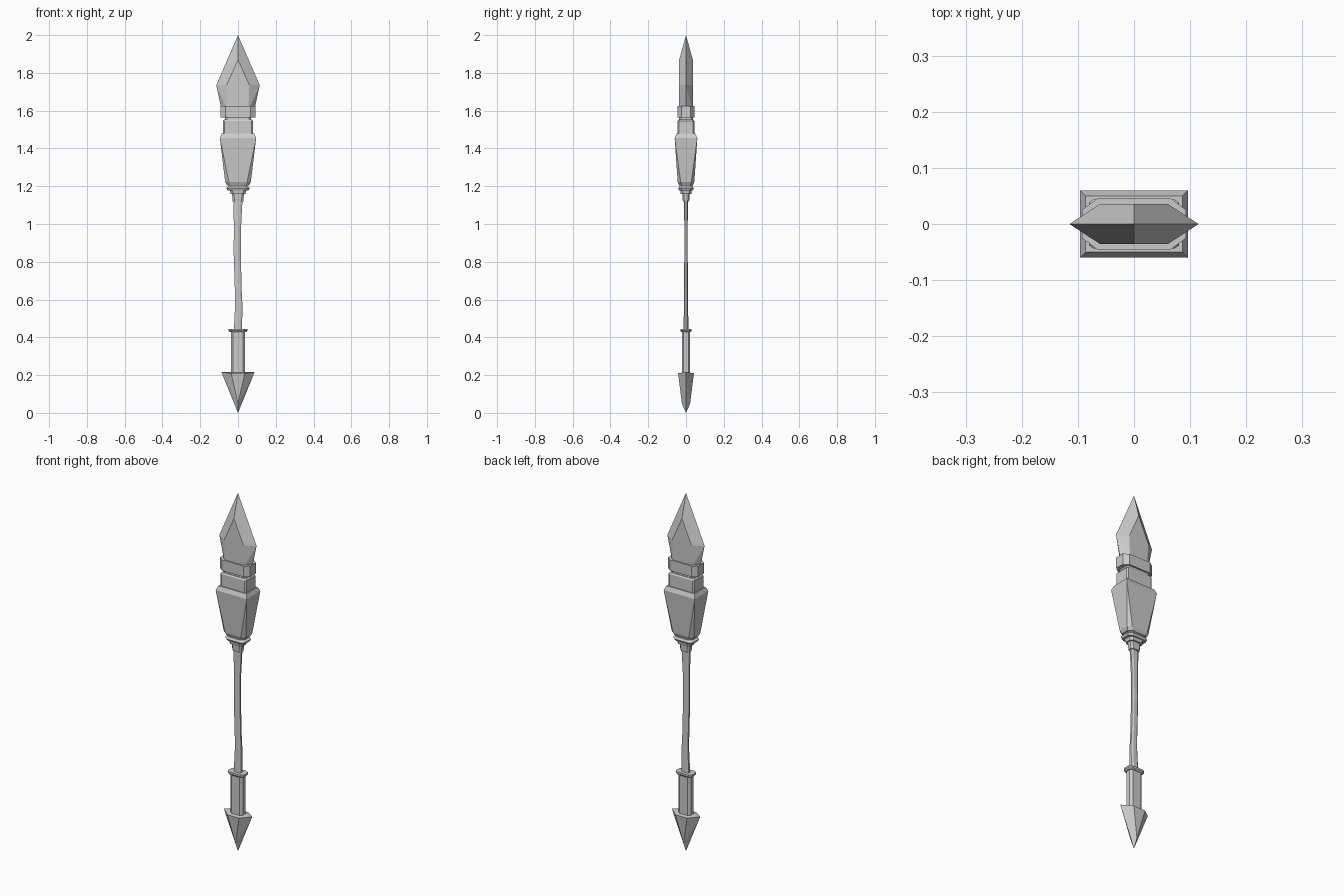
import bpy, bmesh


def finish(name, bm):
    bmesh.ops.remove_doubles(bm, verts=bm.verts, dist=0.0001)
    bmesh.ops.recalc_face_normals(bm, faces=bm.faces)
    me = bpy.data.meshes.new(name)
    bm.to_mesh(me)
    bm.free()
    ob = bpy.data.objects.new(name, me)
    bpy.context.collection.objects.link(ob)
    return ob


def loft(name, rings):
    """Stack chamfered rectangles: (z, half x, half y, chamfer x, chamfer y, x offset)."""
    bm = bmesh.new()
    loops = []
    for z, hx, hy, cx, cy, ox in rings:
        corner = [(hx, hy - cy), (hx - cx, hy)]
        pts = (corner + [(-x, y) for x, y in reversed(corner)]
               + [(-x, -y) for x, y in corner] + [(x, -y) for x, y in reversed(corner)])
        loops.append([bm.verts.new((x + ox, y, z)) for x, y in pts])
    for a, b in zip(loops, loops[1:]):
        for i in range(8):
            j = (i + 1) % 8
            bm.faces.new((a[i], a[j], b[j], b[i]))
    bm.faces.new(loops[0])
    bm.faces.new(loops[-1])
    return finish(name, bm)


def crystal(name, points):
    """Faceted convex point, mirrored in x and y."""
    bm = bmesh.new()
    for p in {(sx * x, sy * y, z) for x, y, z in points for sx in (-1, 1) for sy in (-1, 1)}:
        bm.verts.new(p)
    bmesh.ops.convex_hull(bm, input=bm.verts)
    bmesh.ops.dissolve_limit(bm, angle_limit=0.03, verts=bm.verts, edges=bm.edges)
    return finish(name, bm)


# Spear blade with flat kite-shaped cheeks
crystal("blade", [(0, 0, 2.0), (0, 0.036, 1.87), (0.06, 0.036, 1.735),
                  (0.115, 0, 1.735), (0.055, 0.036, 1.60), (0.086, 0, 1.60)])

# Collar under the blade and recessed gap
loft("blade_collar", [(1.565, 0.093, 0.045, 0.027, 0.02, 0), (1.625, 0.093, 0.045, 0.027, 0.02, 0)])
loft("collar_gap", [(1.54, 0.07, 0.036, 0.012, 0.01, 0), (1.57, 0.07, 0.036, 0.012, 0.01, 0)])

# Neck block
loft("neck", [(1.46, 0.08, 0.044, 0.008, 0.006, 0), (1.545, 0.08, 0.044, 0.008, 0.006, 0),
              (1.553, 0.073, 0.039, 0.008, 0.006, 0)])

# Tapered head: square corners on top, chamfered toward the bottom
loft("head", [(1.205, 0.058, 0.036, 0.018, 0.014, 0), (1.222, 0.068, 0.044, 0.02, 0.016, 0),
              (1.455, 0.096, 0.06, 0, 0, 0), (1.478, 0.086, 0.05, 0, 0, 0)])

# Stepped ferrule
loft("ferrule_upper", [(1.178, 0.056, 0.036, 0.018, 0.014, 0), (1.19, 0.062, 0.042, 0.02, 0.016, 0),
                       (1.2, 0.05, 0.034, 0.016, 0.012, 0), (1.21, 0.05, 0.034, 0.016, 0.012, 0)])
loft("ferrule_middle", [(1.16, 0.04, 0.028, 0.014, 0.012, 0), (1.18, 0.043, 0.03, 0.014, 0.012, 0)])
loft("ferrule_lower", [(1.12, 0.028, 0.017, 0.01, 0.008, 0), (1.165, 0.032, 0.019, 0.01, 0.008, 0)])

# Slightly crooked flat shaft
loft("shaft", [(z, hx, hy, hx * 0.5, hy * 0.5, ox) for z, hx, hy, ox in
               [(0.43, 0.022, 0.013, 0), (0.58, 0.019, 0.011, 0.004), (0.66, 0.018, 0.010, 0.001),
                (0.85, 0.019, 0.009, -0.004), (0.98, 0.019, 0.009, -0.003), (1.13, 0.024, 0.010, 0)]])

# Lower grip with rim
loft("lower_grip", [(0.2, 0.038, 0.022, 0.012, 0.01, 0), (0.435, 0.038, 0.022, 0.012, 0.01, 0)])
loft("grip_rim", [(0.428, 0.043, 0.025, 0.013, 0.011, 0), (0.435, 0.05, 0.03, 0.015, 0.012, 0),
                  (0.445, 0.05, 0.03, 0.015, 0.012, 0)])

# Butt spike
crystal("butt_spike", [(0, 0, 0.0), (0, 0.022, 0.05), (0.036, 0.042, 0.21), (0.088, 0, 0.216)])
